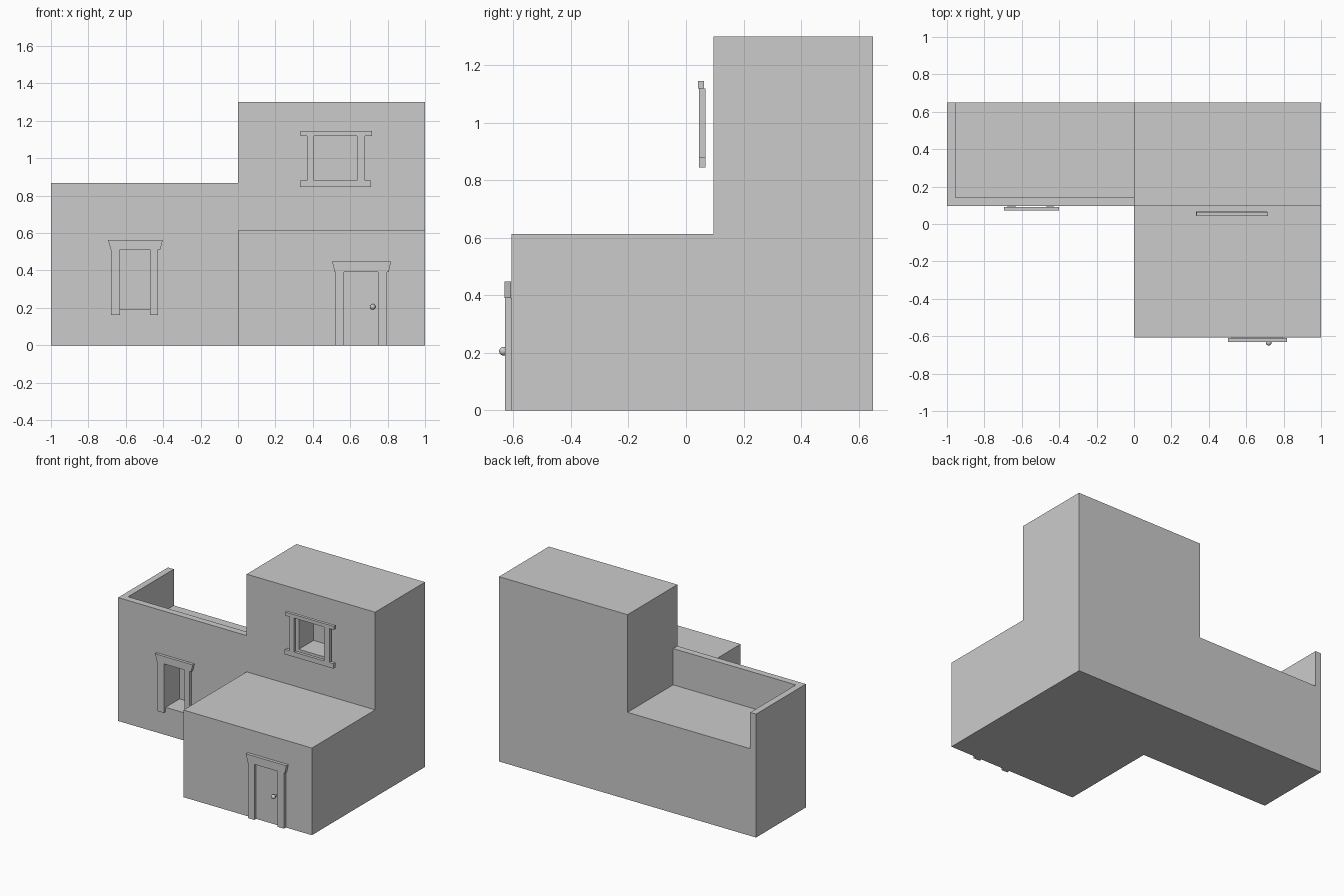
import bpy, bmesh
from mathutils import Matrix

if "Cube" in bpy.data.objects:
    bpy.data.objects.remove(bpy.data.objects["Cube"])


def make(name, bm):
    bmesh.ops.recalc_face_normals(bm, faces=bm.faces)
    me = bpy.data.meshes.new(name)
    bm.to_mesh(me)
    bm.free()
    ob = bpy.data.objects.new(name, me)
    bpy.context.collection.objects.link(ob)
    return ob


def prism(name, pts, d):
    """Closed outline of 3D points, extruded along vector d."""
    bm = bmesh.new()
    f = bm.faces.new([bm.verts.new(p) for p in pts])
    r = bmesh.ops.extrude_face_region(bm, geom=[f], use_keep_orig=True)
    vs = [v for v in r["geom"] if isinstance(v, bmesh.types.BMVert)]
    bmesh.ops.translate(bm, vec=d, verts=vs)
    return make(name, bm)


def box(name, x, y, z):
    pts = [(x[0], y[0], z[0]), (x[1], y[0], z[0]), (x[1], y[0], z[1]), (x[0], y[0], z[1])]
    return prism(name, pts, (0, y[1] - y[0], 0))


def lintel(name, top, bottom, z, y):
    """Beam that flares outwards towards its top."""
    pts = [(bottom[0], y[0], z[0]), (bottom[1], y[0], z[0]), (top[1], y[0], z[1]), (top[0], y[0], z[1])]
    return prism(name, pts, (0, y[1] - y[0], 0))


def boolean(target, other, op):
    m = target.modifiers.new(op, 'BOOLEAN')
    m.operation, m.object, m.solver = op, other, 'EXACT'
    bpy.context.view_layer.objects.active = target
    bpy.ops.object.modifier_apply(modifier=m.name)
    bpy.data.objects.remove(other, do_unlink=True)


FRONT, WALL, BACK, ROOF = -0.607, 0.096, 0.65, 0.613

# stepped tower and porch block, joined with the lower left wing
side = [(FRONT, 0), (BACK, 0), (BACK, 1.3), (WALL, 1.3), (WALL, ROOF), (FRONT, ROOF)]
house = prism("house_walls", [(0, y, z) for y, z in side], (1, 0, 0))
boolean(house, box("left_wing", (-1, 0), (WALL, BACK), (0, 0.868)), 'UNION')

# roof terrace, open at the back, and the two window recesses
for x, y, z in [((-0.955, 0), (0.143, 1), (ROOF, 1.0)),
                ((-0.63, -0.47), (0, 0.25), (0.195, 0.511)),
                ((0.406, 0.636), (0, 0.26), (0.88, 1.12))]:
    boolean(house, box("cutter", x, y, z), 'DIFFERENCE')

# left window surround
for n, x in (("left", (-0.68, -0.63)), ("right", (-0.47, -0.428))):
    box("lower_window_post_" + n, x, (0.075, 0.094), (0.163, 0.511))
lintel("lower_window_lintel", (-0.695, -0.402), (-0.68, -0.415), (0.511, 0.564), (0.071, 0.091))

# upper window surround, standing clear of the wall
for n, x in (("left", (0.37, 0.406)), ("right", (0.636, 0.679))):
    box("upper_window_post_" + n, x, (0.045, 0.067), (0.88, 1.12))
box("upper_window_sill", (0.332, 0.711), (0.045, 0.067), (0.845, 0.88))
box("upper_window_lintel", (0.335, 0.717), (0.042, 0.063), (1.12, 1.145))

# door, surround and knob
for n, x in (("left", (0.52, 0.567)), ("right", (0.749, 0.797))):
    box("door_post_" + n, x, (-0.629, FRONT), (0, 0.392))
lintel("door_lintel", (0.503, 0.818), (0.517, 0.806), (0.392, 0.449), (-0.631, -0.609))
box("door_panel", (0.567, 0.749), (-0.609, -0.6), (0, 0.392))

bm = bmesh.new()
bmesh.ops.create_uvsphere(bm, u_segments=16, v_segments=10, radius=0.015,
                          matrix=Matrix.Translation((0.72, -0.635, 0.206)))
bmesh.ops.create_cone(bm, cap_ends=True, segments=16, radius1=0.007, radius2=0.007, depth=0.024,
                      matrix=Matrix.Translation((0.72, -0.618, 0.206)) @ Matrix.Rotation(1.5708, 4, 'X'))
knob = make("door_knob", bm)
knob.select_set(True)
bpy.context.view_layer.objects.active = knob
bpy.ops.object.shade_smooth_by_angle()
